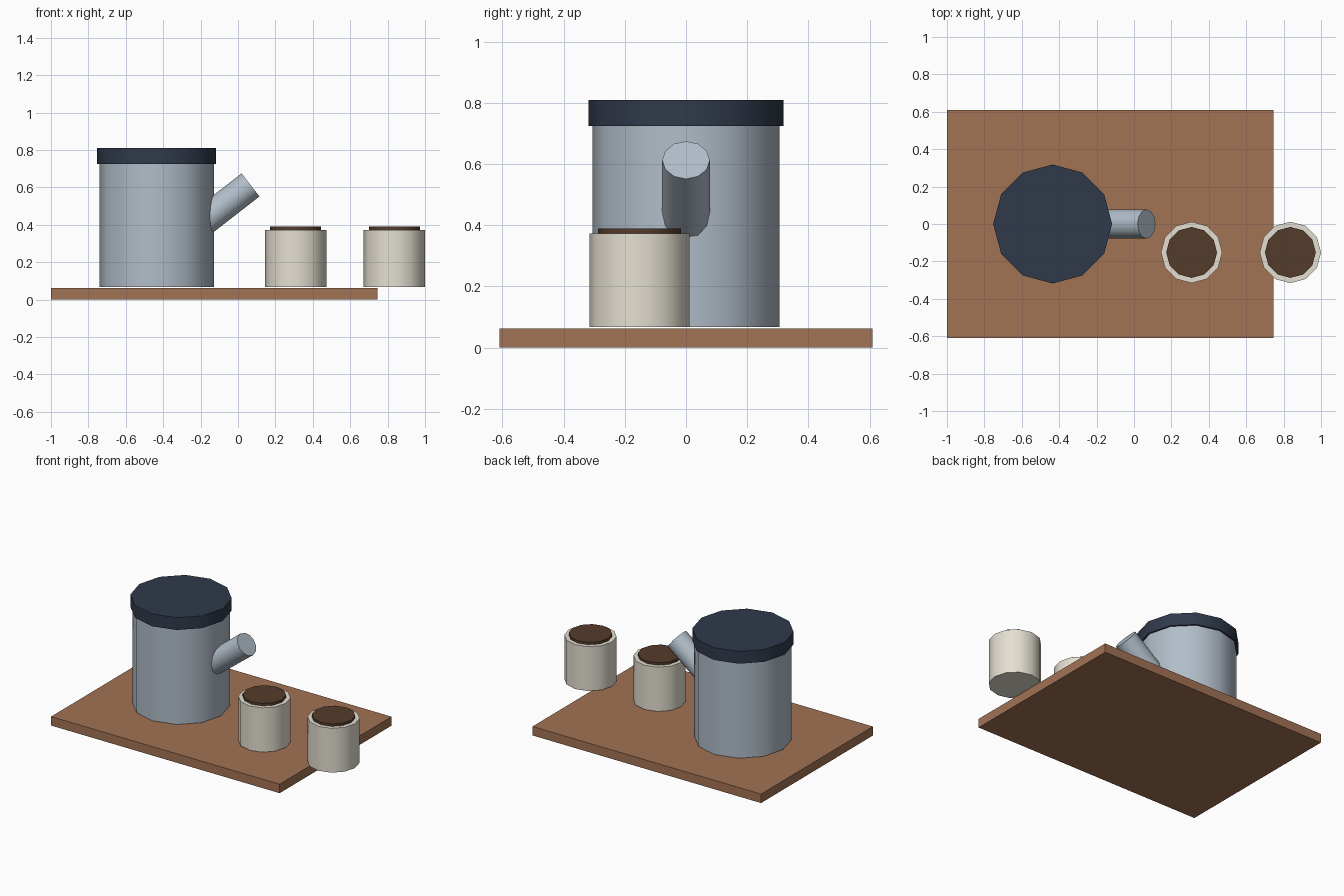
import bpy, math

if "Cube" in bpy.data.objects:
    bpy.data.objects.remove(bpy.data.objects["Cube"])

def material(name, rgb):
    m = bpy.data.materials.new(name)
    m.diffuse_color = (*rgb, 1)
    m.use_nodes = True
    m.node_tree.nodes["Principled BSDF"].inputs["Base Color"].default_value = m.diffuse_color
    return m

wood = material("wood", (0.36, 0.17, 0.09))
steel = material("steel", (0.44, 0.51, 0.58))
navy = material("navy", (0.03, 0.042, 0.07))
cream = material("cream", (0.78, 0.74, 0.64))
brown = material("coffee_brown", (0.09, 0.045, 0.025))

def finish(name, mat):
    ob = bpy.context.object
    ob.name = name
    ob.data.materials.append(mat)
    return ob

def cylinder(name, mat, x, y, z0, z1, r):
    """Upright twelve-sided cylinder with smooth walls and crisp caps."""
    bpy.ops.mesh.primitive_cylinder_add(
        vertices=12, radius=r, depth=z1 - z0, location=(x, y, (z0 + z1) / 2))
    bpy.ops.object.shade_smooth_by_angle(angle=math.radians(40))
    return finish(name, mat)

# Tray
bpy.ops.mesh.primitive_cube_add(size=1, location=(-0.1275, 0, 0.031))
bpy.context.object.scale = (1.745, 1.22, 0.062)
bpy.ops.object.transform_apply(location=False, rotation=False, scale=True)
finish("tray", wood)

# Pot and lid
POT_X = -0.435
cylinder("pot_body", steel, POT_X, 0, 0.067, 0.73, 0.306)
cylinder("pot_lid", navy, POT_X, 0, 0.725, 0.81, 0.318)

# Spout, tilted outward with its inner end buried in the pot
tilt, length = 0.91, 0.37
spout = cylinder("pot_spout", steel, 0, 0, 0, length, 0.078)
spout.rotation_euler = (0, tilt, 0)
spout.location = (0.067 - math.sin(tilt) * length / 2, 0,
                  0.613 - math.cos(tilt) * length / 2)

# Two filled cups
for side, x in (("left", 0.308), ("right", 0.836)):
    cylinder(f"{side}_cup", cream, x, -0.152, 0.067, 0.373, 0.164)
    cylinder(f"{side}_coffee", brown, x, -0.152, 0.363, 0.39, 0.136)
